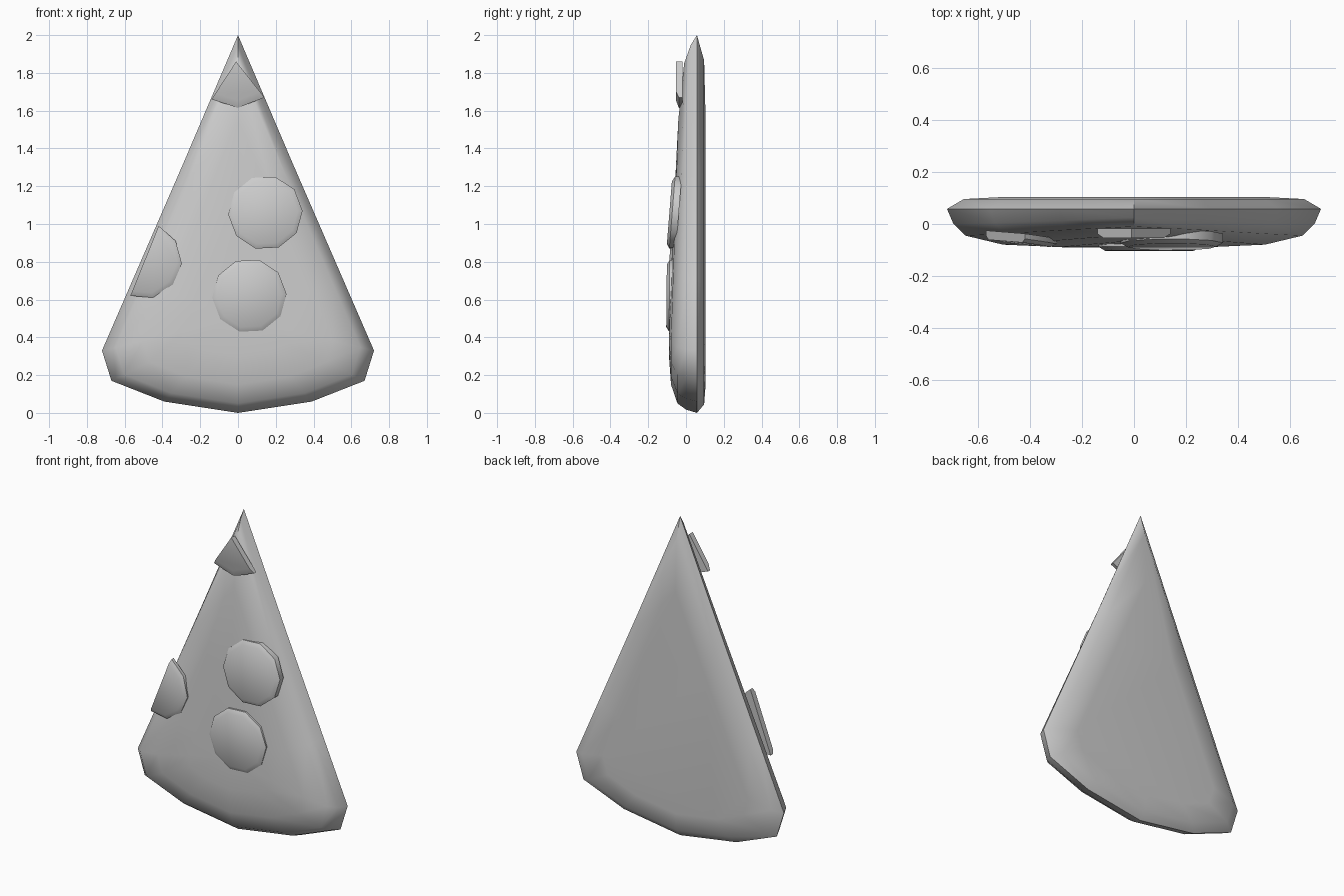
import bpy, math
from math import cos, sin, pi

if "Cube" in bpy.data.objects:
    bpy.data.objects.remove(bpy.data.objects["Cube"])


def finish(name, rings, angle):
    """Loft closed rings of equal length and cap both ends."""
    n = len(rings[0])
    verts = [p for r in rings for p in r]
    faces = [tuple(range(n)), tuple(reversed(range(len(verts) - n, len(verts))))]
    for k in range(len(rings) - 1):
        for i in range(n):
            a, b = k * n + i, k * n + (i + 1) % n
            faces.append((a, a + n, b + n, b))
    me = bpy.data.meshes.new(name)
    me.from_pydata(verts, [], faces)
    ob = bpy.data.objects.new(name, me)
    bpy.context.collection.objects.link(ob)
    bpy.ops.object.select_all(action='DESELECT')
    ob.select_set(True)
    bpy.context.view_layer.objects.active = ob
    bpy.ops.object.mode_set(mode='EDIT')
    bpy.ops.mesh.select_all(action='SELECT')
    bpy.ops.mesh.normals_make_consistent(inside=False)
    bpy.ops.object.mode_set(mode='OBJECT')
    bpy.ops.object.shade_smooth_by_angle(angle=math.radians(angle))
    return ob


def front_y(z):
    """Depth of the puffy front, thinning towards the tip."""
    pts = [(-1, -.09), (.4, -.09), (1.2, -.06), (1.65, -.045), (1.85, -.04), (2, -.02)]
    for (z0, y0), (z1, y1) in zip(pts, pts[1:]):
        if z <= z1:
            return y0 + (y1 - y0) * (z - z0) / (z1 - z0)
    return pts[-1][1]


# Slice: wedge outline lofted from flat back over the rim to the domed front
half = [(.29, 1.32), (.555, .71), (.72, .33), (.67, .17), (.39, .06)]
outline = [(0, 2)] + half + [(0, 0)] + [(-x, z) for x, z in reversed(half)]


def slice_ring(s, f=None, y=None):
    ring = []
    for x, z in outline:
        z = .5 + (z - .5) * s
        ring.append((x * s, y if f is None else .06 + f * (front_y(z) - .06), z))
    return ring


finish("slice", [slice_ring(.7, y=.104), slice_ring(.91, y=.096), slice_ring(1, y=.058),
                 slice_ring(.965, f=.4), slice_ring(.9, f=.7), slice_ring(.7, f=.93),
                 slice_ring(.4, f=1), slice_ring(.1, f=1)], 60)


# Toppings: bevelled plates tilted to lie on the front
def topping(name, pts, centre, y, dx=0, dz=0, thick=.05, bevel=.015, s=.87):
    cx, cz = centre

    def ring(scale, off):
        out = []
        for px, pz in pts:
            x, z = cx + (px - cx) * scale, cz + (pz - cz) * scale
            out.append((x, y + off + dx * (x - cx) + dz * (z - cz), z))
        return out
    finish(name, [ring(1, thick), ring(1, bevel), ring(s, 0)], 50)


def disc(cx, cz, r=.197):
    return [(cx + r * cos(i * pi / 5 + .05), cz + r * sin(i * pi / 5 + .05)) for i in range(10)]


topping("upper_round_topping", disc(.145, 1.06), (.145, 1.06), -.088, dz=.08)
topping("lower_round_topping", disc(.06, .62), (.06, .62), -.103, dz=.01)
topping("side_half_topping",
        [(-.42, .99), (-.33, .91), (-.297, .79), (-.345, .68), (-.45, .61), (-.57, .62)],
        (-.495, .805), -.066, dx=-.13, dz=.02, thick=.035)
topping("tip_topping", [(-.01, 1.86), (.14, 1.67), (0, 1.615), (-.14, 1.66)],
        (-.01, 1.86), -.053, thick=.035, s=.84)
